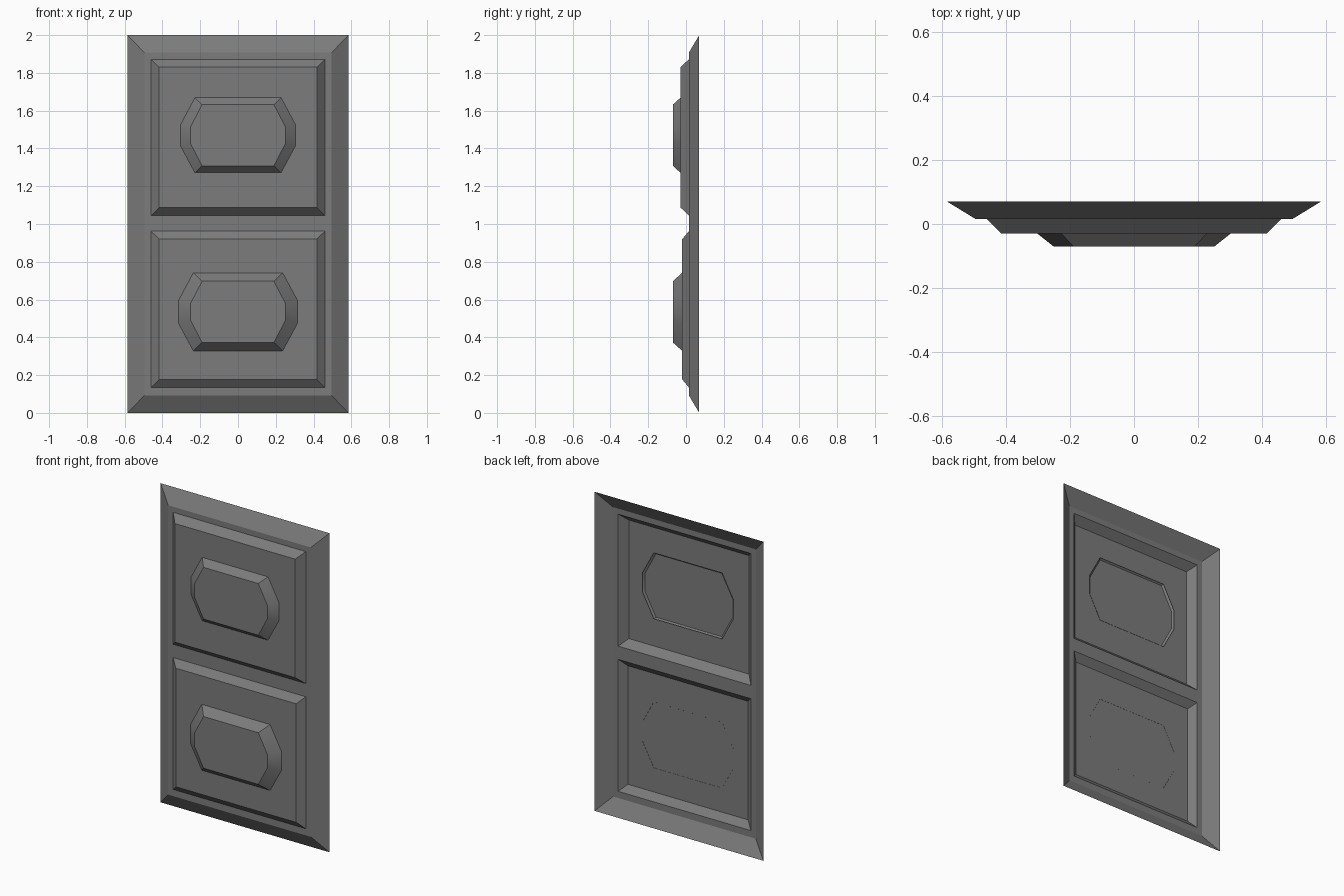
import bpy
import bmesh
import math

cube = bpy.data.objects.get("Cube")
if cube:
    bpy.data.objects.remove(cube)

grey = bpy.data.materials.new("dark_grey")
grey.use_nodes = True
COLOUR = (0.2, 0.2, 0.2, 1)
grey.diffuse_color = COLOUR
grey.node_tree.nodes["Principled BSDF"].inputs["Base Color"].default_value = COLOUR

# Depths, from the back rim to the raised centre
BACK, BOARD, CREST = 0.07, 0.015, -0.07


def rectangle(half_width, bottom, top):
    return [(-half_width, bottom), (half_width, bottom),
            (half_width, top), (-half_width, top)]


def octagon(half_width, half_flat, half_height, half_side, middle):
    corner = [(half_flat, -half_height), (half_width, -half_side),
              (half_width, half_side), (half_flat, half_height)]
    points = corner + [(-x, -z) for x, z in corner]
    return [(x, middle + z) for x, z in points]


def raised_shell(bm, outer, inner, y_outer, y_inner, cap=True):
    """Sloped border between two outlines, open at the back."""
    low = [bm.verts.new((x, y_outer, z)) for x, z in outer]
    high = [bm.verts.new((x, y_inner, z)) for x, z in inner]
    count = len(low)
    for i in range(count):
        j = (i + 1) % count
        bm.faces.new((low[i], low[j], high[j], high[i]))
    if cap:
        bm.faces.new(high)


def finish(name, bm):
    mesh = bpy.data.meshes.new(name)
    bm.to_mesh(mesh)
    bm.free()
    mesh.materials.append(grey)
    obj = bpy.data.objects.new(name, mesh)
    bpy.context.collection.objects.link(obj)
    bpy.ops.object.select_all(action="DESELECT")
    obj.select_set(True)
    bpy.context.view_layer.objects.active = obj
    bpy.ops.object.shade_smooth_by_angle(angle=math.radians(35))


# Door frame: sloped rim and a flat front with two openings
bm = bmesh.new()
raised_shell(bm, rectangle(0.585, 0, 2), rectangle(0.495, 0.093, 1.907),
             BACK, BOARD, cap=False)
columns = [-0.495, -0.46, 0.46, 0.495]
rows = [0.093, 0.135, 0.962, 1.045, 1.872, 1.907]
grid = [[bm.verts.new((x, BOARD, z)) for x in columns] for z in rows]
for r in range(len(rows) - 1):
    for c in range(len(columns) - 1):
        if c == 1 and r in (1, 3):
            continue
        bm.faces.new((grid[r][c], grid[r][c + 1],
                      grid[r + 1][c + 1], grid[r + 1][c]))
bmesh.ops.remove_doubles(bm, verts=bm.verts, dist=0.0001)
finish("door_frame", bm)

# Raised panels with an eight-sided centre on each
for label, bottom, top, face_y, middle in (
        ("lower", 0.135, 0.962, -0.02, 0.535),
        ("upper", 1.045, 1.872, -0.029, 1.47)):
    bm = bmesh.new()
    raised_shell(bm, rectangle(0.46, bottom, top),
                 rectangle(0.417, bottom + 0.042, top - 0.042), BOARD, face_y)
    finish(label + "_panel", bm)

    bm = bmesh.new()
    raised_shell(bm, octagon(0.316, 0.237, 0.207, 0.06, middle),
                 octagon(0.252, 0.19, 0.162, 0.043, middle), -0.0195, CREST)
    finish(label + "_medallion", bm)
